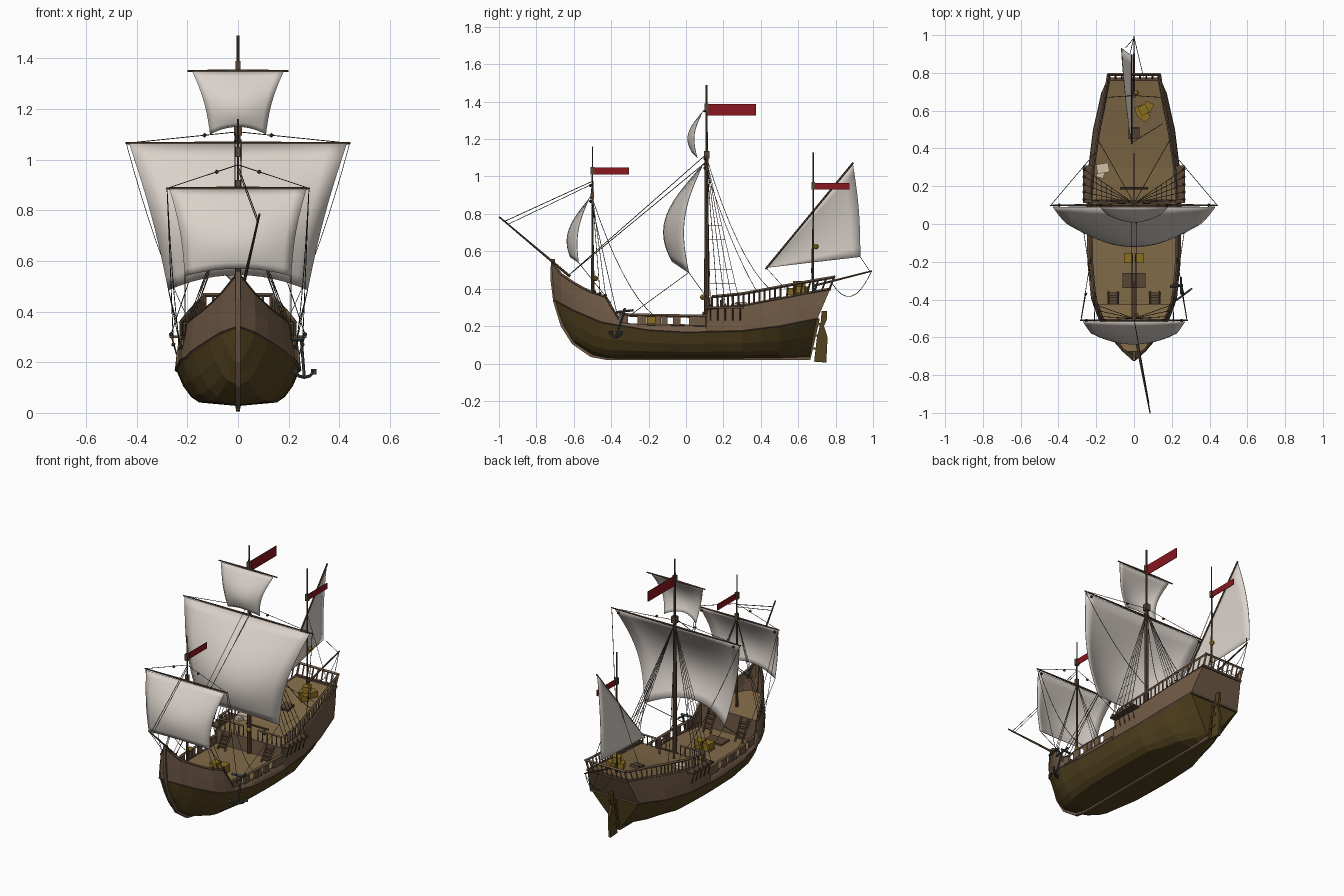
import bpy, bmesh, math
from mathutils import Vector, Matrix

if "Cube" in bpy.data.objects:
    bpy.data.objects.remove(bpy.data.objects["Cube"])

COL = dict(wood=(.16, .10, .06), dark=(.085, .055, .014), deck=(.22, .145, .065), trim=(.10, .062, .036),
           sail=(.70, .64, .59), flag=(.25, .008, .014), gold=(.26, .16, .015), iron=(.05, .055, .06),
           rope=(.07, .06, .05), cream=(.65, .52, .38))
MATS = {}
for k, c in COL.items():
    MATS[k] = bpy.data.materials.new(k)
    MATS[k].diffuse_color = (*c, 1)

# ---- helpers ----
def rod(bm, p, q, r, r2=None, n=6):
    p, q = Vector(p), Vector(q)
    m = Matrix.Translation((p + q) / 2) @ (q - p).to_track_quat('Z', 'Y').to_matrix().to_4x4()
    bmesh.ops.create_cone(bm, cap_ends=True, segments=n, radius1=r, radius2=r if r2 is None else r2,
                          depth=(q - p).length, matrix=m)

def box(bm, c, s, rx=0, rz=0):
    m = Matrix.Translation(c) @ Matrix.Rotation(rz, 4, 'Z') @ Matrix.Rotation(rx, 4, 'X') @ Matrix.Diagonal((*s, 1))
    bmesh.ops.create_cube(bm, size=1, matrix=m)

def rope(bm, p, q, sag=0, r=.0017, n=8):
    p, q = Vector(p), Vector(q)
    k = n if sag else 1
    pts = [p.lerp(q, i / k) - Vector((0, 0, sag * 4 * (i / k) * (1 - i / k))) for i in range(k + 1)]
    for a, b in zip(pts, pts[1:]):
        rod(bm, a, b, r, n=4)

def skin(bm, rings):
    g = [[bm.verts.new(p) for p in ring] for ring in rings]
    for a, b in zip(g, g[1:]):
        for i in range(len(a) - 1):
            bm.faces.new((a[i], a[i + 1], b[i + 1], b[i]))
    return g

def plate(bm, outline, half):
    # extruded side-view (y, z) outline centred on x = 0
    f = bm.faces.new([bm.verts.new((-half, y, z)) for y, z in outline])
    ext = bmesh.ops.extrude_face_region(bm, geom=[f])['geom']
    bmesh.ops.translate(bm, vec=(2 * half, 0, 0), verts=[v for v in ext if isinstance(v, bmesh.types.BMVert)])

def done(bm, name, mat, solid=0, smooth=False, offset=0):
    bmesh.ops.remove_doubles(bm, verts=bm.verts, dist=1e-5)
    bmesh.ops.recalc_face_normals(bm, faces=bm.faces)
    me = bpy.data.meshes.new(name)
    bm.to_mesh(me)
    bm.free()
    me.materials.append(MATS[mat])
    if smooth:
        me.shade_smooth()
    ob = bpy.data.objects.new(name, me)
    bpy.context.collection.objects.link(ob)
    if solid:
        m = ob.modifiers.new('thickness', 'SOLIDIFY')
        m.thickness, m.offset = solid, offset
    return ob

def curve(*pts):
    def f(y):
        if y <= pts[0][0]:
            return pts[0][1]
        for (a, u), (b, v) in zip(pts, pts[1:]):
            if y <= b:
                return u + (v - u) * (y - a) / (b - a)
        return pts[-1][1]
    return f

# ---- hull lines as functions of length ----
keel_z = curve((-.7, .33), (-.69, .28), (-.66, .2), (-.6, .11), (-.5, .045), (-.42, .027), (.7, .027))
wale_z = curve((-.7, .34), (-.6, .285), (-.45, .22), (-.2, .18), (0, .168), (.3, .175), (.5, .2), (.7, .24))
wale_x = curve((-.7, .004), (-.66, .065), (-.6, .118), (-.5, .182), (-.4, .22), (-.2, .24), (.1, .245), (.3, .235), (.5, .21), (.7, .165))
top_z = curve((-.7, .545), (-.66, .475), (-.6, .43), (-.52, .385), (-.43, .355), (-.39, .285), (-.35, .22), (-.3, .207), (.11, .2), (.115, .29), (.3, .308), (.5, .345), (.7, .397))
top_x = curve((-.7, .004), (-.66, .06), (-.6, .105), (-.5, .168), (-.4, .208), (-.2, .226), (.1, .23), (.3, .215), (.5, .185), (.7, .135))
power = curve((-.7, .6), (-.55, .4), (-.4, .25), (-.2, .2), (.3, .2), (.5, .4), (.7, .9))

def rake(x, y, z):
    if y > .5:
        y += (y - .5) / .2 * (z - .24) * (.42 if z > .24 else .2)
    elif y < -.6:
        y -= (-.6 - y) * .7 * (z - .33)
    return Vector((x, y, z))

def side(s, y, dz=0, dx=0):
    return rake(s * (top_x(y) + dx), y, top_z(y) + dz)

def low_ring(y):
    half = [(wale_x(y) * t ** power(y), keel_z(y) + (wale_z(y) - keel_z(y)) * t) for t in (0, .1, .25, .55, 1)]
    return [rake(-x, y, z) for x, z in half[:0:-1]] + [rake(x, y, z) for x, z in half]

ST = [-.7, -.685, -.66, -.63, -.6, -.55, -.5, -.46, -.43, -.39, -.35, -.3, -.2, -.1, 0, .11, .115, .2, .3, .4, .5, .6, .7]

bm = bmesh.new()
last = skin(bm, [low_ring(y) for y in ST])[-1]
bm.faces.new(last)
done(bm, 'lower_hull', 'dark')

bm = bmesh.new()
for s in (-1, 1):
    skin(bm, [[rake(s * wale_x(y), y, wale_z(y)), rake(s * (wale_x(y) * .45 + top_x(y) * .55 + .003), y, (wale_z(y) + top_z(y)) / 2),
               side(s, y)] for y in ST])
w, t = wale_x(.7), top_x(.7)
skin(bm, [[rake(-w, .7, .24), rake(w, .7, .24)], [rake(-w * .45 - t * .55 - .003, .7, .3185), rake(w * .45 + t * .55 + .003, .7, .3185)],
          [side(-1, .7), side(1, .7)]])
done(bm, 'upper_hull', 'wood', solid=.01)

# wales and cap rails
bm = bmesh.new()
for s in (-1, 1):
    for a, b in zip(ST, ST[1:]):
        rod(bm, rake(s * wale_x(a), a, wale_z(a)), rake(s * wale_x(b), b, wale_z(b)), .007, n=4)
        rod(bm, side(s, a), side(s, b), .008, n=4)
box(bm, (0, .70, .24), (.33, .018, .014))
box(bm, (0, .766, .397), (.28, .018, .014))
done(bm, 'wales', 'trim')

# open rails: waist and quarterdeck
bm = bmesh.new()
for s in (-1, 1):
    waist = [-.36, -.3, -.2, -.1, 0, .11]
    for a, b in zip(waist, waist[1:]):
        rod(bm, side(s, a, .052 if a > -.35 else .03), side(s, b, .052), .009, n=4)
    for y, l in ((-.335, .05), (-.235, .05), (-.15, .03), (-.115, .03), (-.05, .04), (.06, .09)):
        p = side(s, y, .025)
        box(bm, p, (.012, l, .05))
    q = [.14 + .56 * i / 20 for i in range(21)]
    for a, b in zip(q, q[1:]):
        rod(bm, side(s, a, .065), side(s, b, .065), .008, n=4)
    for y in q:
        rod(bm, side(s, y), side(s, y, .065), .005, n=4)
for i in range(9):
    x = -.13 + .0325 * i
    rod(bm, (x, .766, .39), (x, .79, .465), .005, n=4)
rod(bm, (-.14, .792, .465), (.14, .792, .465), .008, n=4)
for s in (-1, 1):
    for i in range(6):      # low break rail of quarterdeck
        rod(bm, (s * (.05 + i * .032), .125, .29), (s * (.05 + i * .032), .125, .35), .004, n=4)
    rod(bm, (s * .05, .125, .35), (s * .215, .125, .35), .006, n=4)
done(bm, 'railings', 'wood')

# decks and bulkheads
bm = bmesh.new()
def deck(ys, zf, inset=.004):
    skin(bm, [[rake(-top_x(y) + inset, y, zf(y)), rake(top_x(y) - inset, y, zf(y))] for y in ys])
deck([-.43, -.3, -.2, -.1, 0, .115], lambda y: .197)
deck([-.675, -.65, -.6, -.55, -.5, -.43], lambda y: .325 + max(0, -.43 - y) * .15)
deck([.115, .2, .3, .4, .5, .6, .7], lambda y: top_z(y) - .006)
done(bm, 'decks', 'deck', solid=.01, offset=0)
bm = bmesh.new()
box(bm, (0, .118, .24), (.45, .012, .1))
box(bm, (0, -.432, .26), (.38, .012, .14))
done(bm, 'bulkheads', 'wood')

# keel, stem and rudder
bm = bmesh.new()
plate(bm, [(.66, .04), (.66, .018), (-.42, .018), (-.51, .035), (-.61, .105), (-.67, .2), (-.71, .33), (-.725, .45), (-.722, .56),
           (-.70, .56), (-.695, .45), (-.68, .33), (-.64, .2), (-.58, .11), (-.5, .06), (-.42, .04)], .009)
done(bm, 'keel_and_stem', 'wood')
bm = bmesh.new()
plate(bm, [(.685, .01), (.75, .005), (.757, .14), (.738, .2), (.755, .24), (.755, .28), (.725, .28), (.72, .22), (.70, .14)], .008)
plate(bm, [(.60, .025), (.665, .02), (.715, .24), (.68, .24)], .007)
for z in (.08, .15, .21):
    box(bm, (0, .685 + z * .12, z), (.024, .05, .012))
done(bm, 'rudder', 'dark')

# masts, yards and spars
bm = bmesh.new()
rod(bm, (0, .11, .2), (0, .11, 1.12), .014, .010, 8)
rod(bm, (0, .11, 1.1), (0, .11, 1.49), .007, .005, 8)
rod(bm, (0, -.5, .33), (0, -.5, 1.16), .008, .003, 8)
rod(bm, (0, .68, .37), (0, .68, 1.13), .006, .003, 8)
for y, z, s in ((.11, 1.37, .02), (.11, 1.115, .03), (-.5, 1.03, .02), (-.5, .9, .018), (.68, .95, .018)):
    box(bm, (0, y, z), (s, s, .04))
for y, z, l in ((.098, 1.065, .445), (.098, 1.35, .2), (-.51, .887, .285)):
    for s in (-1, 1):
        rod(bm, (0, y, z), (s * l, y, z), .007, .004)
rod(bm, (-.012, .425, .505), (-.012, .895, 1.075), .005)
rod(bm, (.012, -.62, .465), (.085, -1, .785), .007, .004)
rod(bm, (0, .68, .415), (0, .995, .495), .006, .004)
done(bm, 'masts_and_yards', 'trim')

# square sails
def sail(name, y0, z0, w0, y1, z1, w1, be, bc, arch, n=12):
    bm = bmesh.new()
    rows = []
    for j in range(n + 1):
        v = j / n
        row = []
        for i in range(n + 1):
            u = 2 * i / n - 1
            k = 1 - u * u
            row.append((u * (w0 + (w1 - w0) * v - .012 * math.sin(math.pi * v)),
                        y0 + (y1 - y0) * v - be * math.sin(math.pi * v) - bc * k * math.sin(math.pi * .7 * v),
                        z0 + (z1 - z0) * v + arch * k * v * v))
        rows.append(row)
    skin(bm, rows)
    done(bm, name, 'sail', solid=.003, smooth=True)
sail('main_sail', .09, 1.063, .43, .015, .485, .275, .06, .11, .06)
sail('top_sail', .09, 1.348, .18, .06, 1.1, .11, .03, .035, .03)
sail('fore_sail', -.517, .883, .27, -.575, .54, .21, .03, .055, .03)

# lateen sail on the after mast
bm = bmesh.new()
A, B, C = Vector((-.014, .43, .512)), Vector((-.014, .892, 1.07)), Vector((-.045, .932, .57))
rows = []
for j in range(11):
    v = j / 10
    rows.append([])
    for i in range(11):
        u = i / 10
        p = A + (B - A) * v * (1 - u) + (C - A) * v * u
        p.x -= .16 * v * u * (1 - u * .75) * (1 - .45 * v)
        p.y += .012 * math.sin(math.pi * u) * v
        rows[-1].append(p)
skin(bm, rows)
bmesh.ops.dissolve_degenerate(bm, dist=1e-5, edges=bm.edges)
done(bm, 'lateen_sail', 'sail', solid=.003, smooth=True)

# flags
bm = bmesh.new()
for y, z, l, h in ((.115, 1.357, .26, .062), (-.495, 1.03, .19, .038), (.685, .948, .19, .036)):
    box(bm, (0, y + l / 2, z), (.004, l, h))
done(bm, 'flags', 'flag')

# rigging
bm = bmesh.new()
blocks = []
for s in (-1, 1):
    feet = [Vector((s * .265, .13 + .04 * i, .31)) for i in range(5)]
    head = Vector((0, .11, 1.09))
    for f in feet:
        rope(bm, head, f)
        blocks.append(f)
    for i in range(5):
        k = .15 + i * .1
        rope(bm, feet[0].lerp(head, k), feet[-1].lerp(head, k), r=.0012)
    for y in (-.49, -.46, -.43):
        rope(bm, (0, -.5, .89), side(s, y, .01))
        blocks.append(side(s, y, .01))
    for z0, y, l, z1, n in ((1.065, .1, .44, 1.11, .11), (.887, -.51, .28, .98, -.5)):
        rope(bm, (s * l, y, z0), (0, n, z1))
        blocks += [Vector((s * l * .9, y, z0 - .02)), Vector((s * l * .3, y, z1 - (z1 - z0) * .3))]
    rope(bm, (s * .44, .1, 1.06), side(s, .38, .06), .05)       # braces
    rope(bm, (0, .11, 1.1), side(s, .45, .06), .1)
    rope(bm, (s * .28, -.5, .88), side(s, -.17, .05), .09)
    rope(bm, (s * .275, .015, .487), side(s, .12, .05, .01))    # sheets
    rope(bm, (s * .275, .015, .487), side(s, -.3, .05, .01))
    rope(bm, (s * .28, -.51, .88), (s * .255, -.37, .27))
    rope(bm, (s * .21, -.575, .54), side(s, -.4, .02))
    rope(bm, (s * .05, .78, .43), (0, .99, .49), .1)
    rope(bm, (0, .68, .85), side(s, .62, .06))
    rope(bm, (s * .012, .11, 1.1 - .02 * s), (s * .01, -.63, .47), r=.002)
    blocks.append(Vector((s * .255, -.37, .27)))
rope(bm, (0, -.5, .975), (.08, -.97, .76), r=.002)
rope(bm, (0, -.5, .96), (.08, -.95, .745))
rope(bm, (-.045, .932, .57), (0, .985, .49))
rope(bm, (-.012, .43, .51), (.15, .53, .4))
done(bm, 'rigging', 'rope')
bm = bmesh.new()
for b in blocks:
    bmesh.ops.create_icosphere(bm, subdivisions=1, radius=.009, matrix=Matrix.Translation(b))
for s in (-1, 1):       # shroud channels
    box(bm, (s * .245, .21, .30), (.05, .2, .01))
    for i in range(5):
        rod(bm, (s * .262, .13 + .04 * i, .30), (s * .242, .13 + .04 * i, .23), .003, n=4)
done(bm, 'blocks_and_channels', 'trim')

# stairs, bitts and hatches
bm = bmesh.new()
for s in (-1, 1):
    for y0, z0, y1, z1, x in ((-.36, .2, -.425, .325, .11), (.05, .2, .11, .29, .15)):
        for e in (-.025, .025):
            rod(bm, (s * x + e, y0, z0), (s * x + e, y1, z1), .006, n=4)
        for i in range(1, 5):
            box(bm, (s * x, y0 + (y1 - y0) * i / 5, z0 + (z1 - z0) * i / 5), (.05, .02, .006))
    rod(bm, (s * .05, .19, .29), (s * .05, .19, .34), .007, n=4)
rod(bm, (-.075, .19, .335), (.075, .19, .335), .007)
box(bm, (0, -.3, .205), (.12, .08, .015))
box(bm, (0, .48, .345), (.06, .06, .02), rx=.18)
done(bm, 'stairs_and_bitts', 'trim')

# cargo
bm = bmesh.new()
for s in (-1, 1):
    box(bm, (s * .028, -.18, .225), (.048, .055, .05))
for x, y, z, a in ((.03, .6, .39, .3), (.075, .62, .395, -.4), (.055, .57, .385, .9), (.05, .605, .425, .5)):
    box(bm, (x, y, z), (.045, .05, .035), rz=a)
for p in ((.012, -.485, .455), (.012, .09, .355), (.01, .695, .625)):
    bmesh.ops.create_uvsphere(bm, u_segments=8, v_segments=6, radius=.015, matrix=Matrix.Translation(p))
done(bm, 'chests_and_lanterns', 'gold')
bm = bmesh.new()
box(bm, (-.165, .295, .315), (.065, .05, .03), rz=.15)
box(bm, (-.175, .27, .312), (.04, .05, .02), rz=-.3)
done(bm, 'sacks', 'cream')

# anchor
bm = bmesh.new()
rod(bm, (.262, -.375, .14), (.25, -.325, .29), .006)
rod(bm, (.25, -.37, .275), (.25, -.28, .285), .006)
arc = [(.262 + .04 * math.sin(a), -.375 + .03 * math.sin(a), .175 - .035 * math.cos(a)) for a in (-1.2, -.6, 0, .6, 1.2)]
for a, b in zip(arc, arc[1:]):
    rod(bm, a, b, .006)
for p in (arc[0], arc[-1]):
    box(bm, p, (.02, .008, .022), rz=.6)
rod(bm, (.19, -.33, .29), (.26, -.325, .29), .008, n=4)
done(bm, 'anchor', 'iron')

for m in bpy.data.materials:
    if m.users and not m.is_grease_pencil:
        m.use_nodes = True
        m.node_tree.nodes["Principled BSDF"].inputs["Base Color"].default_value = m.diffuse_color
